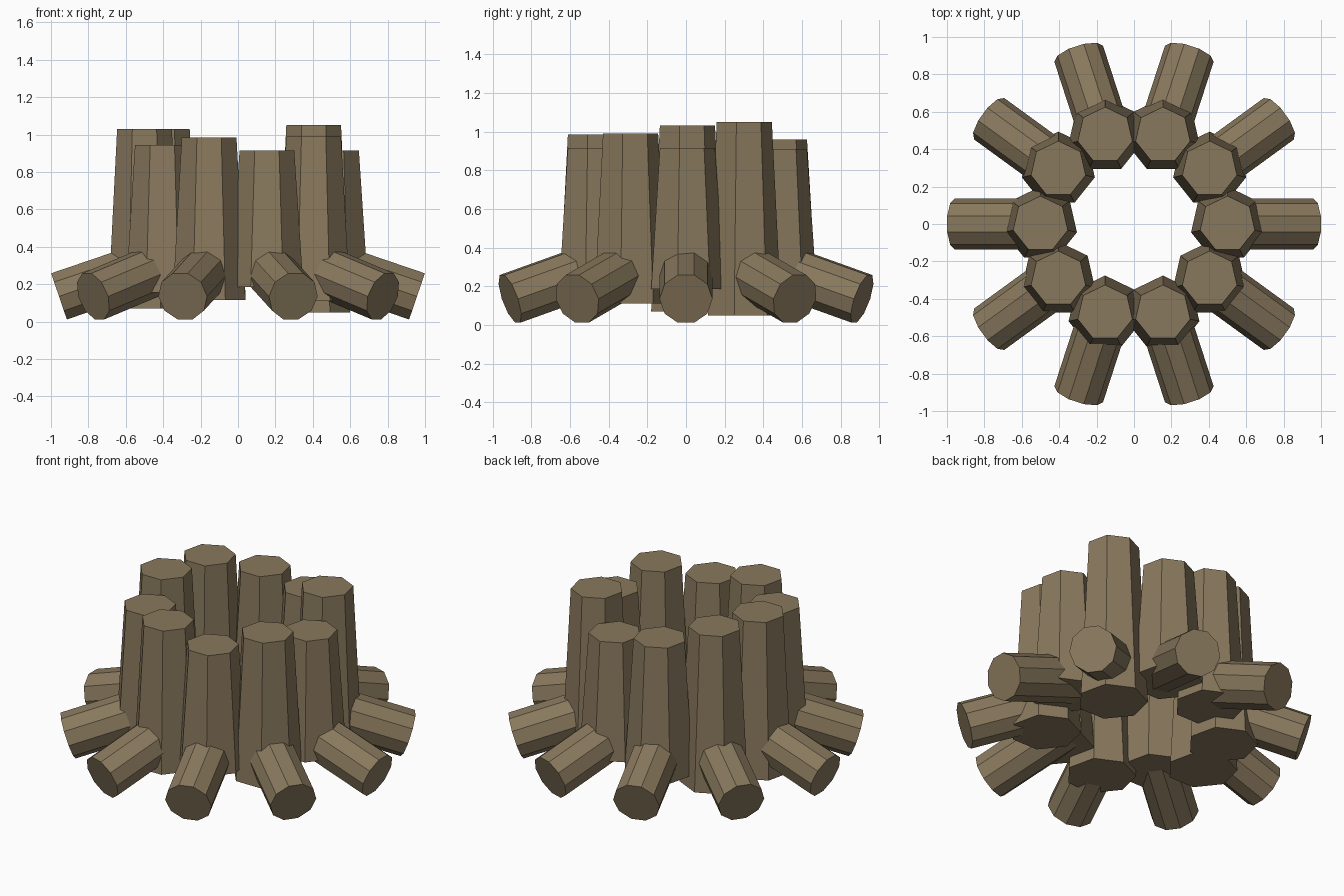
import bpy, math
from mathutils import Matrix, Vector

if "Cube" in bpy.data.objects:
    bpy.data.objects.remove(bpy.data.objects["Cube"])

bark = bpy.data.materials.new("bark")
bark.diffuse_color = (0.25, 0.19, 0.11, 1)
bark.use_nodes = True
bark.node_tree.nodes["Principled BSDF"].inputs["Base Color"].default_value = bark.diffuse_color

COUNT = 10
MID_Z = 0.55
TOPS = [0.915, 1.05, 0.91, 0.96, 1.03, 1.03, 0.945, 0.985, 0.915, 0.99]
TILT = math.radians(18.8)
LENGTH, ROOT_R = 0.55, 0.137

for k in range(COUNT):
    a = 2 * math.pi * k / COUNT
    out = Vector((math.cos(a), math.sin(a), 0))

    # tapered seven-sided trunk, centred on a common height
    bpy.ops.mesh.primitive_cone_add(
        vertices=7, radius1=0.2, radius2=0.15, depth=2 * (TOPS[k] - MID_Z),
        location=out * 0.5 + Vector((0, 0, MID_Z)))
    trunk = bpy.context.object
    trunk.name = f"trunk_{k + 1}"
    trunk.data.materials.append(bark)

    # root sloping down and outward from the trunk
    bpy.ops.mesh.primitive_cylinder_add(vertices=10, radius=ROOT_R, depth=LENGTH)
    root = bpy.context.object
    root.name = f"root_{k + 1}"
    root.data.materials.append(bark)
    end = out * 0.957 + Vector((0, 0, 0.135))
    axis = out * math.cos(TILT) - Vector((0, 0, math.sin(TILT)))
    root.matrix_world = (Matrix.Translation(end - axis * LENGTH / 2)
                         @ Matrix.Rotation(a, 4, 'Z')
                         @ Matrix.Rotation(math.pi / 2 + TILT, 4, 'Y'))
